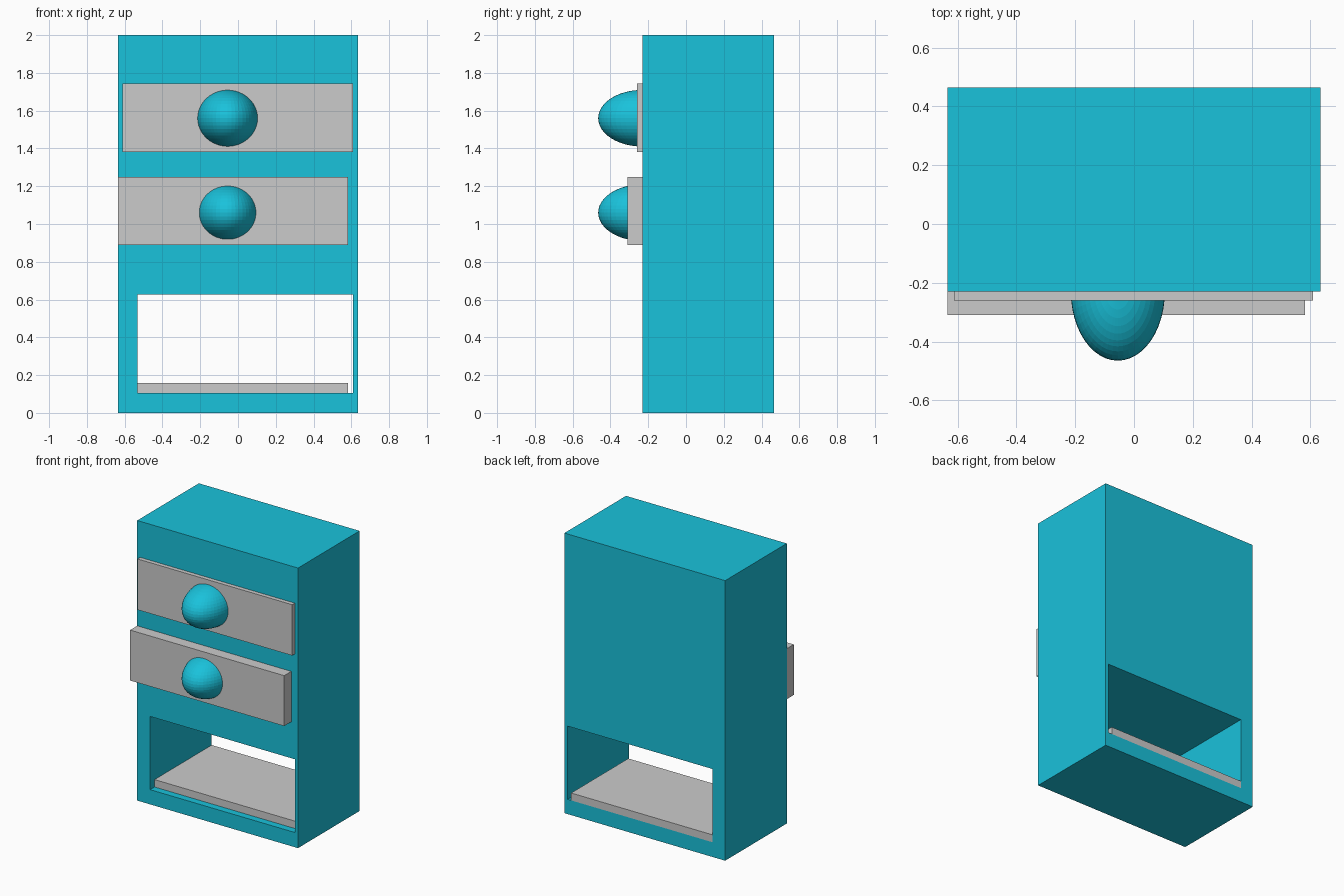
import bpy

if "Cube" in bpy.data.objects:
    bpy.data.objects.remove(bpy.data.objects["Cube"])

teal = bpy.data.materials.new("teal_paint")
teal.diffuse_color = (0.01, 0.54, 0.71, 1.0)
teal.use_nodes = True
teal.node_tree.nodes["Principled BSDF"].inputs["Base Color"].default_value = teal.diffuse_color


def box(name, x, y, z, mat=None):
    """Axis-aligned box from (min, max) pairs."""
    bpy.ops.mesh.primitive_cube_add(size=1)
    ob = bpy.context.object
    ob.name = name
    ob.location = [(a + b) / 2 for a, b in (x, y, z)]
    ob.scale = [b - a for a, b in (x, y, z)]
    bpy.ops.object.transform_apply(location=True, rotation=False, scale=True)
    if mat:
        ob.data.materials.append(mat)
    return ob


def knob(name, z):
    """Egg-shaped drawer knob, half sunk behind the drawer front."""
    bpy.ops.mesh.primitive_uv_sphere_add(segments=48, ring_count=24, radius=1)
    ob = bpy.context.object
    ob.name = name
    ob.location = (-0.055, -0.23, z)
    ob.scale = (0.16, 0.235, 0.15)
    bpy.ops.object.transform_apply(location=False, rotation=False, scale=True)
    ob.data.materials.append(teal)
    return ob


# Cabinet body with an open compartment cut right through the bottom
cabinet = box("cabinet", (-0.635, 0.635), (-0.23, 0.465), (0, 2), teal)
cutter = box("compartment_cutter", (-0.533, 0.61), (-0.5, 0.7), (0.105, 0.628), teal)
cutter.hide_render = True
mod = cabinet.modifiers.new("compartment", 'BOOLEAN')
mod.operation = 'DIFFERENCE'
mod.solver = 'EXACT'
mod.object = cutter
bpy.context.view_layer.objects.active = cabinet
bpy.ops.object.modifier_apply(modifier=mod.name)
bpy.data.objects.remove(cutter, do_unlink=True)

# Shelf board lying in the compartment
box("shelf", (-0.533, 0.582), (-0.18, 0.465), (0.105, 0.158))

# Drawers: the lower one is pulled out a little further
box("upper_drawer", (-0.612, 0.61), (-0.26, -0.23), (1.38, 1.743))
box("lower_drawer", (-0.635, 0.582), (-0.31, -0.23), (0.888, 1.248))

# Knobs
knob("upper_knob", 1.56)
knob("lower_knob", 1.06)
